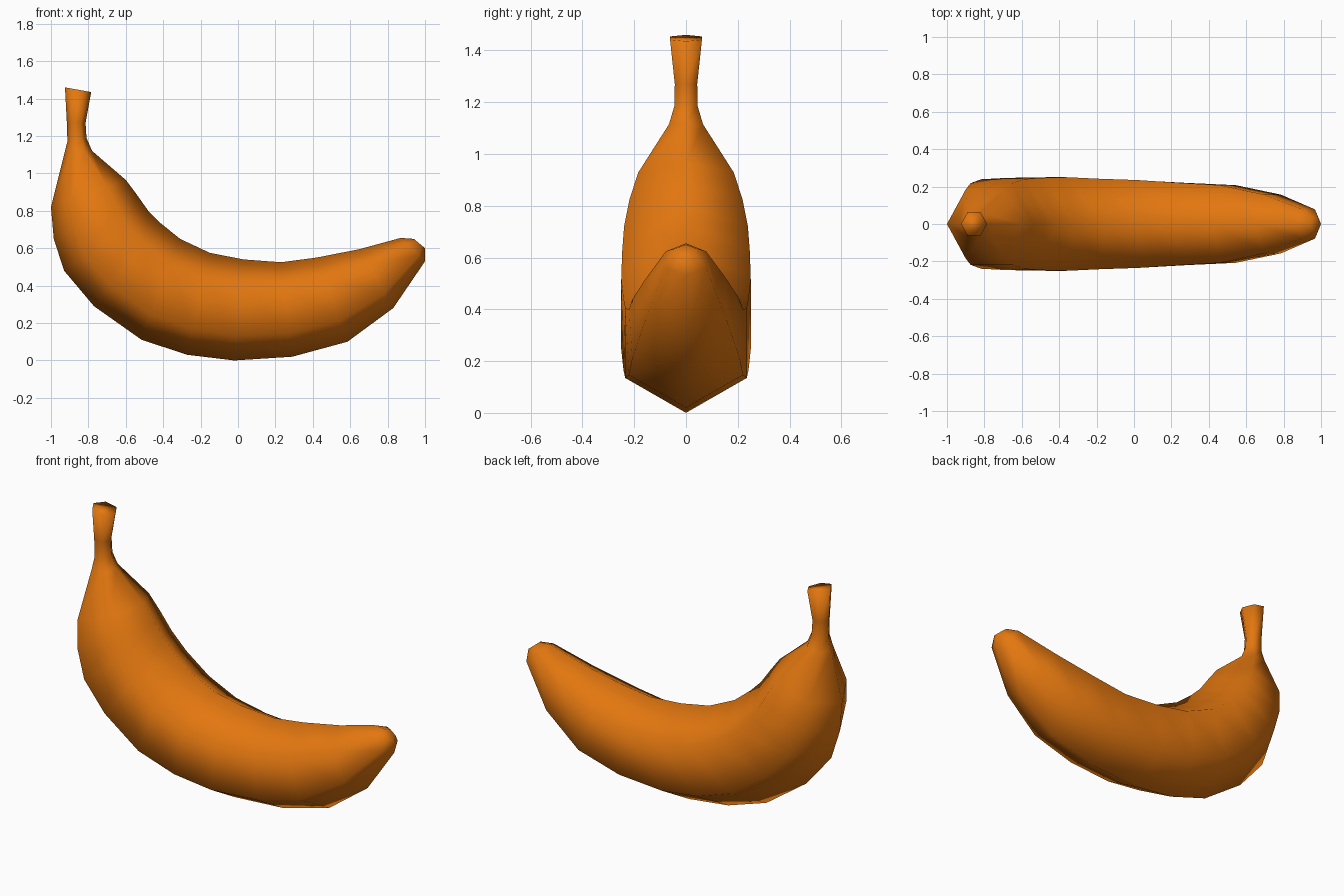
import bpy
import bmesh
import math
from mathutils import Vector

default_cube = bpy.data.objects.get("Cube")
if default_cube:
    bpy.data.objects.remove(default_cube, do_unlink=True)

SIDES = 6


def make_material(name, color):
    material = bpy.data.materials.new(name)
    material.use_nodes = True
    material.diffuse_color = color
    shader = material.node_tree.nodes["Principled BSDF"]
    shader.inputs["Base Color"].default_value = color
    return material


def add_ring(bm, outer, inner):
    """Regular hexagon whose opposite corners lie on the outer and inner curves."""
    outer = Vector((outer[0], 0, outer[1]))
    inner = Vector((inner[0], 0, inner[1]))
    center = (outer + inner) / 2
    spoke = (outer - inner) / 2
    side = Vector((0, spoke.length, 0))
    angles = [math.tau * i / SIDES for i in range(SIDES)]
    return [bm.verts.new(center + spoke * math.cos(a) + side * math.sin(a))
            for a in angles]


def loft(name, outer_curve, inner_curve, material):
    """Skin the rings between two side curves and close both ends."""
    bm = bmesh.new()
    rings = [add_ring(bm, o, i) for o, i in zip(outer_curve, inner_curve)]
    for lower, upper in zip(rings, rings[1:]):
        for i in range(SIDES):
            j = (i + 1) % SIDES
            bm.faces.new((lower[i], lower[j], upper[j], upper[i]))
    bm.faces.new(rings[0])
    bm.faces.new(rings[-1])
    bmesh.ops.recalc_face_normals(bm, faces=bm.faces)
    for face in bm.faces:
        face.smooth = True
    mesh = bpy.data.meshes.new(name)
    bm.to_mesh(mesh)
    bm.free()
    mesh.materials.append(material)
    obj = bpy.data.objects.new(name, mesh)
    bpy.context.collection.objects.link(obj)
    return obj


# Side curves of the fruit, from the stem end to the blossom tip
outer_curve = [
    (-.925, 1.46), (-.915, 1.27), (-.912, 1.17), (-.93, 1.1),
    (-1, .82), (-.985, .65), (-.93, .48), (-.77, .29),
    (-.515, .11), (-.27, .03), (-.02, 0), (.29, .02),
    (.585, .1), (.83, .28), (1, .53), (1, .6),
]
inner_curve = [
    (-.785, 1.435), (-.815, 1.27), (-.81, 1.19), (-.78, 1.12),
    (-.6, .965), (-.54, .885), (-.48, .8), (-.415, .735),
    (-.31, .65), (-.15, .575), (.03, .54), (.23, .525),
    (.42, .55), (.65, .595), (.87, .655), (.94, .65),
]

peel = make_material("orange peel", (.77, .185, .005, 1))
loft("banana", outer_curve, inner_curve, peel)
